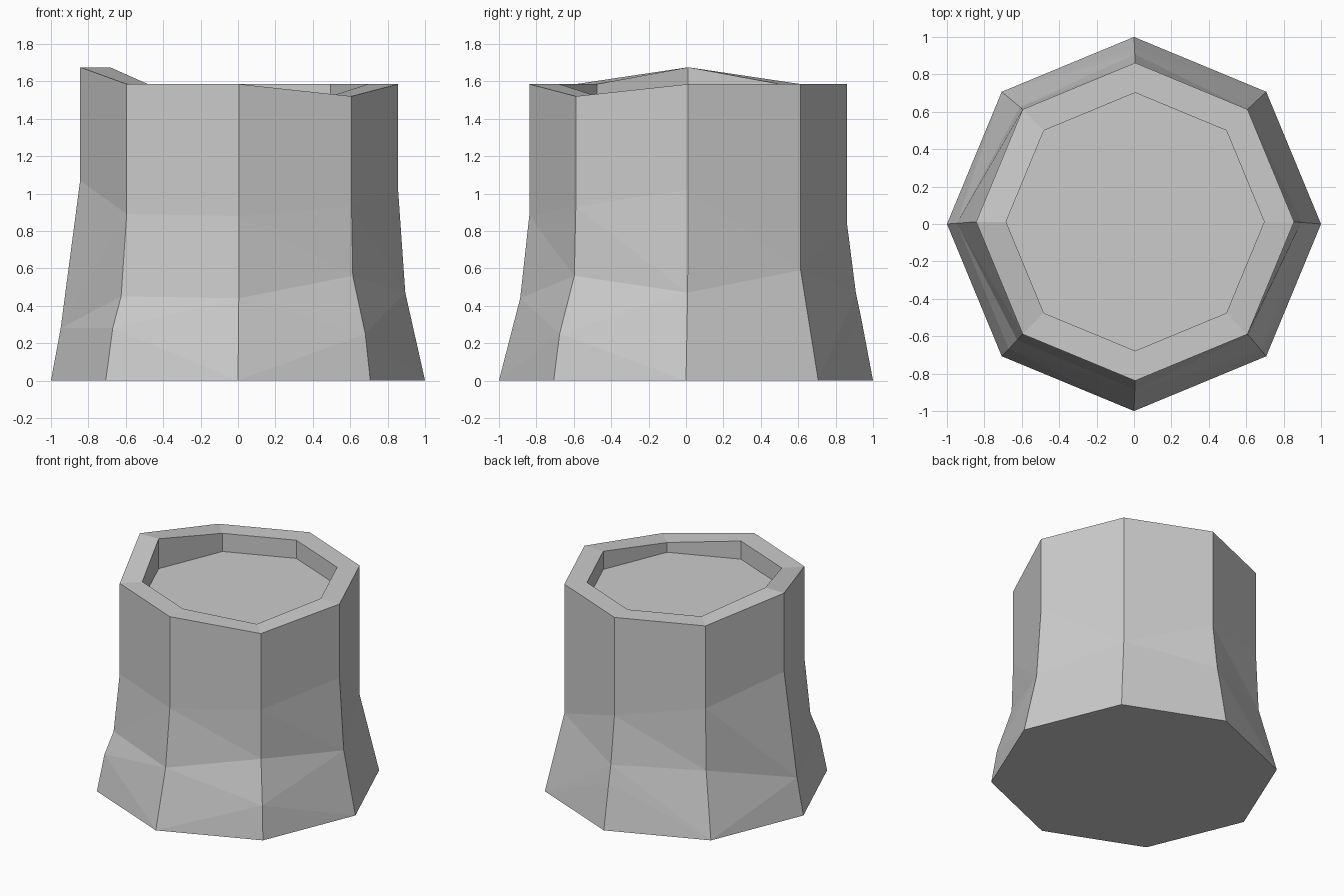
import bpy
import bmesh
from math import cos, sin, radians

cube = bpy.data.objects.get("Cube")
if cube:
    bpy.data.objects.remove(cube, do_unlink=True)

TOP_R, INNER_R, FLOOR_Z = 0.85, 0.69, 1.445
LEAN = (0.006, 0.012)          # slight shift of the trunk above its flared foot

# Flare of each corner: angle -> (rim height, knees as (radius, height))
CORNERS = {
    0: (1.585, [(0.89, 0.47), (0.85, 1.02)]),
    45: (1.585, [(0.85, 0.59)]),
    90: (1.585, [(0.93, 0.34), (0.90, 0.47), (0.85, 0.83)]),
    135: (1.585, [(0.87, 0.48), (0.85, 0.95)]),
    180: (1.675, [(0.95, 0.28), (0.85, 1.07)]),
    225: (1.585, [(0.95, 0.28), (0.89, 0.45), (0.85, 0.89)]),
    270: (1.585, [(0.895, 0.44), (0.85, 0.88)]),
    315: (1.52, [(0.96, 0.25), (0.86, 0.56), (0.85, 0.93)]),
}

bm = bmesh.new()


def corner_vert(angle, radius, z):
    shift = min(1, (1 - radius) / (1 - TOP_R))
    a = radians(angle)
    return bm.verts.new((radius * cos(a) + LEAN[0] * shift,
                         radius * sin(a) + LEAN[1] * shift, z))


def zip_columns(left, right):
    """Fill the strip between two corner columns with triangles, lowest first."""
    i = j = 0
    while i < len(left) - 1 or j < len(right) - 1:
        climb_left = j == len(right) - 1 or (
            i < len(left) - 1 and left[i + 1].co.z <= right[j + 1].co.z)
        if climb_left:
            bm.faces.new((left[i], right[j], left[i + 1]))
            i += 1
        else:
            bm.faces.new((left[i], right[j], right[j + 1]))
            j += 1


# Corner columns, inner rim and recessed floor ring
columns, rim, floor = [], [], []
for angle, (height, knees) in CORNERS.items():
    profile = [(1, 0)] + knees + [(TOP_R, height)]
    columns.append([corner_vert(angle, r, z) for r, z in profile])
    rim.append(corner_vert(angle, INNER_R, height))
    floor.append(corner_vert(angle, INNER_R, FLOOR_Z))

# Bark, rim and inner wall
for k in range(len(columns)):
    n = (k + 1) % len(columns)
    zip_columns(columns[k], columns[n])
    bm.faces.new((columns[k][-1], columns[n][-1], rim[n], rim[k]))
    bm.faces.new((rim[k], rim[n], floor[n], floor[k]))

# Cut wood on top and the underside
bm.faces.new(floor)
bm.faces.new([c[0] for c in reversed(columns)])
bmesh.ops.recalc_face_normals(bm, faces=bm.faces[:])

mesh = bpy.data.meshes.new("tree_stump")
bm.to_mesh(mesh)
bm.free()
stump = bpy.data.objects.new("tree_stump", mesh)
bpy.context.collection.objects.link(stump)

# Single plain grey
grey = bpy.data.materials.new("light_grey")
grey.use_nodes = True
colour = (0.6, 0.6, 0.6, 1)
grey.diffuse_color = colour
grey.node_tree.nodes["Principled BSDF"].inputs["Base Color"].default_value = colour
mesh.materials.append(grey)
